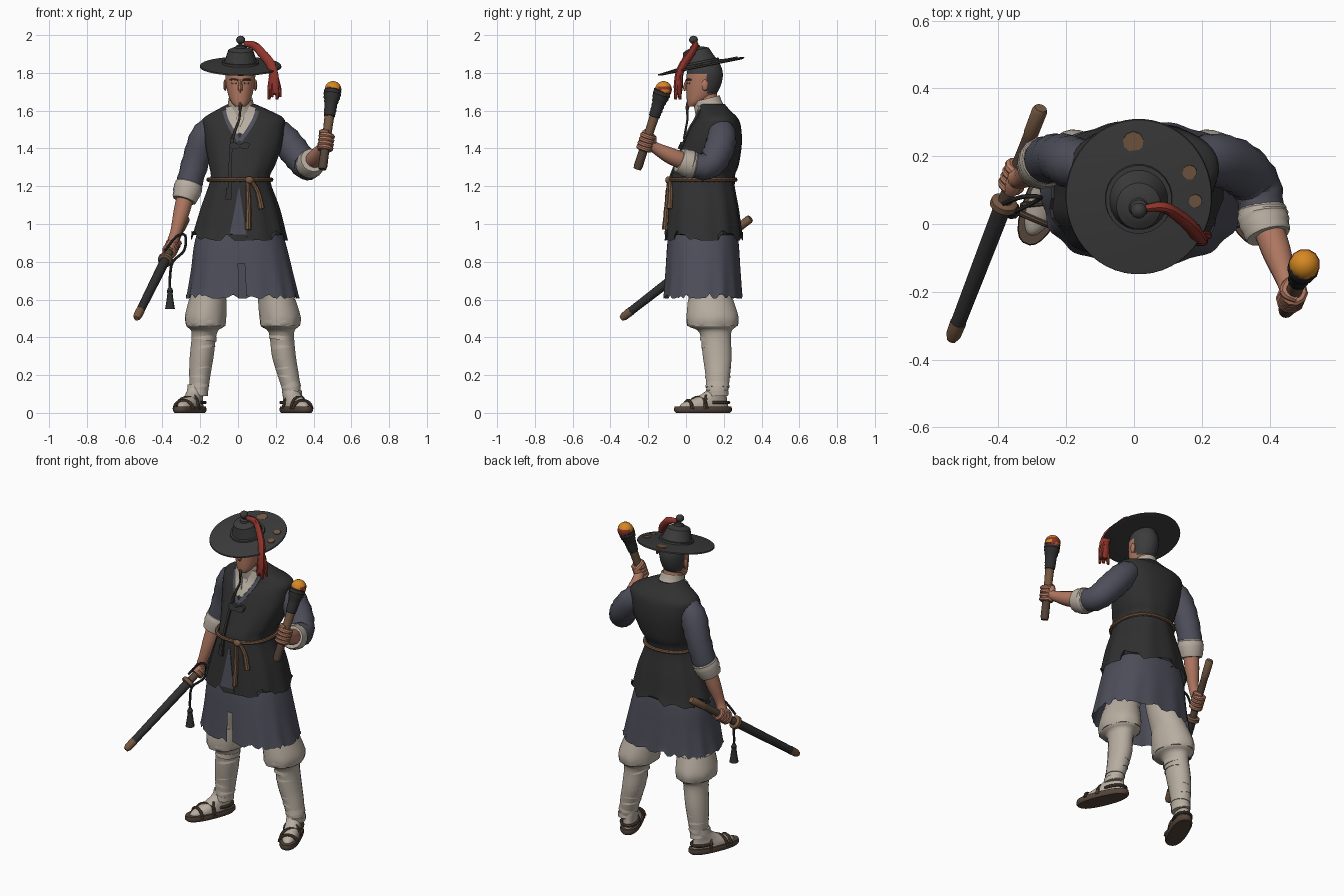
import bpy, bmesh, math, random
from math import sin, cos, pi, radians
from mathutils import Vector, Matrix
from mathutils.bvhtree import BVHTree

if "Cube" in bpy.data.objects:
    bpy.data.objects.remove(bpy.data.objects["Cube"])

random.seed(4)

def material(name, r, g, b):
    m = bpy.data.materials.new(name)
    m.diffuse_color = tuple(((c / 255 + 0.055) / 1.055) ** 2.4 for c in (r, g, b)) + (1,)
    m.use_nodes = True
    m.node_tree.nodes["Principled BSDF"].inputs["Base Color"].default_value = m.diffuse_color
    return m

BLACK = material("black cloth", 48, 48, 49)
FELT = material("charcoal felt", 60, 60, 61)
BLUE = material("slate blue cloth", 77, 78, 90)
CREAM = material("cream linen", 184, 174, 161)
SKIN = material("skin", 176, 120, 97)
BROWN = material("brown leather", 118, 89, 66)
DARK = material("dark brown straw", 84, 68, 57)
RED = material("red ribbon", 142, 52, 43)
ORANGE = material("ember orange", 214, 136, 34)

def smooth(pts, k=4):
    """Catmull-Rom through tuples of any length"""
    out = []
    for i in range(len(pts) - 1):
        p = [pts[max(i - 1, 0)], pts[i], pts[i + 1], pts[min(i + 2, len(pts) - 1)]]
        for j in range(k):
            t = j / k
            out.append(tuple(0.5 * (2 * b + (c - a) * t + (2 * a - 5 * b + 4 * c - d) * t * t
                       + (3 * b - a - 3 * c + d) * t ** 3) for a, b, c, d in zip(*p)))
    return out + [tuple(pts[-1])]

def skin(name, rings, mats, caps=(True, True), rule=None, cut=None):
    """Join rings of points into one surface"""
    mats = mats if isinstance(mats, list) else [mats]
    bm = bmesh.new()
    vs = [[bm.verts.new(p) for p in r] for r in rings]
    n = len(vs[0])
    for a, b in zip(vs, vs[1:]):
        for i in range(n):
            bm.faces.new((a[i], a[(i + 1) % n], b[(i + 1) % n], b[i]))
    for on, r in zip(caps, (vs[0], vs[-1])):
        if on:
            bm.faces.new(r)
    bmesh.ops.recalc_face_normals(bm, faces=bm.faces)
    if cut:
        bmesh.ops.delete(bm, geom=[f for f in bm.faces if cut(f.calc_center_median())], context='FACES')
    bm.normal_update()
    if rule:
        for f in bm.faces:
            f.material_index = rule(f.calc_center_median(), f.normal)
    me = bpy.data.meshes.new(name)
    bm.to_mesh(me)
    bm.free()
    for m in mats:
        me.materials.append(m)
    ob = bpy.data.objects.new(name, me)
    bpy.context.collection.objects.link(ob)
    return ob

def oval(cx, cy, z, rx, ry, n=24, p=2.0, fold=0, k=9, jag=0):
    pts = []
    for i in range(n):
        a = -pi / 2 + (i + 0.5) * 2 * pi / n
        f = 1 + fold * cos(k * a)
        e = 2 / p
        pts.append(Vector((cx + f * rx * math.copysign(abs(cos(a)) ** e, cos(a)),
                           cy + f * ry * math.copysign(abs(sin(a)) ** e, sin(a)), z + random.random() ** 3 * jag)))
    return pts

def loft(name, prof, mats, n=24, p=2.0, k=4, fold=0, waves=9, jag=0, caps=(True, True), M=None, **kw):
    """Stack ovals (cx, cy, z, rx, ry); folds and ragged hem belong to the first ones"""
    prof = smooth(prof, k) if k > 1 else prof
    N = len(prof) - 1
    rings = [oval(*q, n=n, p=p, fold=fold * max(0, 1 - 1.6 * i / N), k=waves, jag=jag if i == 0 else 0)
             for i, q in enumerate(prof)]
    if M:
        rings = [[M @ v for v in r] for r in rings]
    return skin(name, rings, mats, caps, **kw)

def tube(name, pts, mats, n=12, k=4, flat=1.0, wob=0, **kw):
    """Sweep a round section along points (x, y, z, radius)"""
    pts = smooth(pts, k) if k > 1 else pts
    c = [Vector(q[:3]) for q in pts]
    rings, u = [], Vector((0.95, 0.1, 0.3))
    for i, q in enumerate(pts):
        t = (c[min(i + 1, len(c) - 1)] - c[max(i - 1, 0)]).normalized()
        u = (u - t * u.dot(t)).normalized()
        v = t.cross(u)
        r = q[3] * (1 + wob * (i % 2))
        rings.append([c[i] + u * r * cos(2 * pi * j / n) + v * r * flat * sin(2 * pi * j / n) for j in range(n)])
    return skin(name, rings, mats, **kw)

def ball(name, c, s, mats, n=14, M=None, **kw):
    prof = [(c[0], c[1], c[2] - s[2] * cos(a), s[0] * sin(a), s[1] * sin(a))
            for a in [pi * (0.04 + 0.92 * i / 8) for i in range(9)]]
    return loft(name, prof, mats, n, k=1, M=M, **kw)

# Vest, with a ragged hem
vest = loft("vest", [(.005, .095, .912, .255, .205), (.01, .09, 1.08, .21, .188), (.01, .085, 1.235, .158, .168),
    (.02, .11, 1.31, .175, .168), (.03, .14, 1.42, .205, .155), (.03, .158, 1.51, .217, .134),
    (.03, .165, 1.56, .212, .11), (.025, .15, 1.6, .145, .085), (.018, .135, 1.635, .072, .07)],
    BLACK, n=48, p=2.3, fold=.025, waves=11, jag=.07, caps=(False, True))
tree = BVHTree.FromPolygons([v.co for v in vest.data.vertices], [p.vertices[:] for p in vest.data.polygons])

def front(x, z, off=0):
    hit = tree.ray_cast(Vector((x, -1, z)), Vector((0, 1, 0)))[0]
    return Vector((x, (hit.y if hit else .0) - off, z))

def strip(name, pts, mat, off=.007):
    """Flat band (x, z, half width) laid on the front of the vest"""
    rings, pts = [], smooth(pts, 5)
    for i, (x, z, w) in enumerate(pts):
        a, b = pts[max(i - 1, 0)], pts[min(i + 1, len(pts) - 1)]
        d = Vector((b[0] - a[0], b[1] - a[1])).normalized() * w
        L, R = front(x - d.y, z + d.x, off), front(x + d.y, z - d.x, off)
        rings.append([L, R, R + Vector((0, off + .005, 0)), L + Vector((0, off + .005, 0))])
    skin(name, rings, mat)

strip("vest_opening", [(.005, 1.19, .002), (.003, 1.07, .022), (0, .925, .048)], BLUE, .004)
strip("undershirt", [(.012, 1.625, .03), (.012, 1.56, .025), (.012, 1.5, .006)], CREAM, .003)
for s in (-1, 1):
    strip("lapel", [(.015 + s * .088, 1.6, .01), (.012 + s * .06, 1.53, .012), (.008 + s * .004, 1.44, .01)], BLUE, .006)
    strip("collar_band", [(.015 + s * .06, 1.622, .022), (.012 + s * .041, 1.56, .022), (.01 + s * .002, 1.48, .014)], CREAM, .011)
strip("front_cord", [(-.03, 1.46, .008), (-.04, 1.35, .008), (-.045, 1.14, .01)], BLACK, .012)
strip("front_cord_end", [(-.048, 1.19, .015), (-.05, 1.13, .016)], BLACK, .018)
for s in (-1, 1):
    strip("bow_loop", [(.008, 1.41, .008), (.008 + s * .035, 1.415, .018), (.008 + s * .05, 1.41, .01)], BLACK, .02)

# Blue robe skirt with a front slit
loft("robe_skirt", [(.025, .09, .605, .296, .21), (.02, .09, .75, .268, .2), (.01, .09, .92, .236, .187),
    (.01, .09, 1.1, .17, .16)], BLUE, n=80, p=2.4, fold=.018, waves=14, jag=.03, caps=(False, True),
    cut=lambda c: abs(c.x - .025) < .008 and c.y < 0 and c.z < .84)

# Rope belt and hanging ends
tube("rope_belt", [(*q.xy, q.z, .01) for q in (lambda o: o + o[:1])(oval(.01, .085, 1.235, .166, .176, 40, 2.3))],
     BROWN, n=8, k=2, wob=.2)
ball("belt_knot", front(.06, 1.232, .015), (.024, .018, .02), BROWN)
for path in ([(.05, 1.23), (.056, 1.1), (.053, .97)], [(.07, 1.23), (.105, 1.17), (.125, 1.08)]):
    tube("rope_end", [(*front(x, z, .01), .01 + .003 * i) for i, (x, z) in enumerate(path)], BROWN, n=8, wob=.12)

# Legs, wraps and sandals
for side, xs, fx, turn in (("right", (-.11, -.135, -.16, -.172, -.172, -.178, -.192, -.202, -.207), -.255, -23),
                           ("left", (.13, .17, .205, .222, .222, .23, .243, .266, .29), .308, 23)):
    dims = [(.1, .86, .1, .1), (.115, .7, .093, .105), (.13, .6, .098, .118), (.14, .51, .108, .135),
            (.14, .46, .102, .13), (.155, .425, .068, .085), (.165, .3, .064, .077), (.168, .2, .057, .066), (.165, .09, .046, .056)]
    loft(side + "_leg", [(x, cy, z, rx, ry) for x, (cy, z, rx, ry) in zip(xs, dims)][::-1], CREAM, n=20, k=4)
    loft(side + "_trouser_folds", [(x, cy, z, rx * 1.02, ry * 1.02) for x, (cy, z, rx, ry) in
         zip(xs[2:5], dims[2:5])][::-1], CREAM, n=28, fold=.035, waves=7)
    ends = [(xs[8], .165, .11), (xs[7], .168, .2), (xs[6], .165, .3), (xs[5], .155, .4)]
    for j, (x, y, z) in enumerate(smooth(ends, 2)):    # wrap edges
        t = (z - .09) / .335
        loft(side + "_leg_wrap", [(0, 0, -.014, .05 + .018 * t, .06 + .024 * t), (0, 0, .014, .047 + .018 * t, .057 + .024 * t)],
             CREAM, n=20, k=1, M=Matrix.Translation((x, y, z)) @ Matrix.Rotation(radians(8 * (-1) ** j), 4, 'Y'))
    F = Matrix.Translation((fx, .09, 0)) @ Matrix.Rotation(radians(turn), 4, 'Z')
    loft(side + "_sandal_sole", [(0, 0, 0, .052, .152), (0, 0, .012, .059, .163), (0, 0, .034, .056, .16)], DARK,
         p=2.4, k=2, M=F)
    loft(side + "_foot", [(0, .005, .025, .048, .142), (0, .01, .05, .047, .13), (0, .045, .08, .043, .09),
         (0, .075, .115, .043, .058), (0, .08, .15, .042, .05)], CREAM, M=F)
    for y, h, tilt in ((-.085, .066, 0), (-.03, .082, .03), (.02, .098, -.03)):
        arc = [F @ Vector((.054 * cos(a), y + tilt * cos(a), .02 + (h - .02) * sin(a))) for a in [pi * i / 6 for i in range(7)]]
        tube(side + "_sandal_strap", [(*q, .009) for q in arc], DARK, n=8, k=2)
    heel = [F @ Vector((.048 * cos(a), .07 + .075 * sin(a), .055)) for a in [pi * (i / 8 * 1.3 - .15) for i in range(9)]]
    tube(side + "_heel_strap", [(*q, .009) for q in heel], DARK, n=8, k=2)

# Arms: sleeves, rolled cuffs, forearms
tube("right_sleeve", [(-.13, .17, 1.52, .06), (-.178, .18, 1.46, .074), (-.222, .195, 1.34, .07), (-.262, .188, 1.2, .066)],
     BLUE, n=16, wob=.06)
tube("right_cuff", [(-.258, .19, 1.215, .07), (-.268, .18, 1.18, .074), (-.285, .165, 1.125, .062)], CREAM, n=16, wob=.04)
tube("right_forearm", [(-.275, .175, 1.16, .046), (-.3, .155, 1.06, .042), (-.328, .135, .96, .03), (-.345, .135, .91, .03)], SKIN)
tube("left_sleeve", [(.16, .18, 1.52, .06), (.235, .19, 1.46, .075), (.31, .165, 1.37, .077), (.362, .11, 1.305, .07),
     (.378, .03, 1.315, .063)], BLUE, n=16, wob=.06)
tube("left_cuff", [(.377, .05, 1.31, .068), (.382, .015, 1.318, .074), (.396, -.035, 1.338, .065)], CREAM, n=16, wob=.04)
tube("left_forearm", [(.388, .01, 1.325, .046), (.42, -.08, 1.36, .044), (.448, -.165, 1.405, .03), (.46, -.2, 1.43, .03)], SKIN)

def fist(name, c, axis, wrist, r):
    """Four curled fingers, a palm and a thumb round an axis"""
    c, axis = Vector(c), Vector(axis).normalized()
    w = Vector(wrist) - c
    w = (w - axis * w.dot(axis)).normalized()
    v = axis.cross(w)
    for i in range(4):
        o = c + axis * (i - 1.5) * .022
        tube(name + "_finger", [(*(o + (w * cos(a) + v * sin(a)) * r), .014) for a in [2 * pi * j / 10 for j in range(11)]],
             SKIN, n=8, k=1)
    tube(name + "_palm", [(*(c + w * r * .9 + axis * s * .045), .03 - .012 * abs(s)) for s in (-1, -.4, .4, 1)], SKIN, k=3)
    tube(name + "_thumb", [(*(c + w * r * 1.2 + axis * .03), .016), (*(c + v * r + axis * .052), .015),
         (*(c - w * r * .9 + axis * .05), .011)], SKIN, n=8)

# Sheathed sword
A, B = Vector((-.275, .342, 1.03)), Vector((-.538, -.342, .5))
def rod(name, P, Q, spec, mat, **kw):
    tube(name, [(*P.lerp(Q, t), r) for t, r in spec], mat, k=1, **kw)
rod("sword_pommel", A, B, [(0, .018), (.01, .023), (.11, .022), (.12, .02)], BROWN)
rod("sword_grip", A, B, [(.1, .02), (.25, .021), (.4, .021)], DARK)
rod("sword_guard", A, B, [(.4, .034), (.405, .04), (.425, .04), (.43, .034)], BROWN, n=16)
rod("scabbard", A, B, [(.42, .026), (.6, .025), (.93, .022)], BLACK)
rod("scabbard_tip", A, B, [(.925, .024), (.98, .022), (1, .014)], BROWN)
fist("right_hand", A.lerp(B, .295), A - B, (-.328, .135, 1.0), .027)
tube("sword_cord", [(-.385, .06, .86, .007), (-.33, .08, .93, .007), (-.28, .08, .94, .007), (-.285, .07, .86, .007),
     (-.345, .04, .80, .007), (-.36, .04, .72, .007), (-.36, .04, .65, .007)], BLACK, n=8)
tube("sword_tassel", [(-.36, .04, .665, .008), (-.36, .04, .645, .017), (-.36, .04, .63, .014), (-.36, .04, .55, .026)], BLACK, n=10, k=2)

# Torch
A, B = Vector((.447, -.258, 1.29)), Vector((.502, -.122, 1.71))
rod("torch_handle_end", A, B, [(0, .02), (.04, .024), (.34, .023)], DARK)
rod("torch_handle", A, B, [(.33, .022), (.5, .024), (.7, .026)], BROWN)
tube("torch_wrap", [(*A.lerp(B, t), r) for t, r in [(.66, .027), (.72, .03), (.82, .033), (.92, .043), (1, .043)]], BLACK, wob=.08)
ball("torch_ember", B + Vector((.001, .003, .002)), (.046, .046, .045), [ORANGE, RED], 12,
     rule=lambda c, n: int(n.z < .45 and random.random() < .5))
fist("left_hand", A.lerp(B, .34), B - A, (.448, -.15, 1.41), .03)

# Head, with hair behind the ears
loft("head", [(.012, .035, 1.622, .026, .026), (.012, .055, 1.645, .048, .05), (.012, .082, 1.69, .066, .08),
    (.012, .096, 1.75, .077, .094), (.012, .1, 1.81, .079, .094), (.012, .1, 1.87, .06, .07)], [SKIN, FELT], n=28,
    rule=lambda c, n: int(c.z > 1.79 or (c.y > .1 and c.z > 1.7 - (c.y - .1) * .3)))
tube("neck", [(.015, .13, 1.58, .058), (.012, .11, 1.68, .055)], SKIN, n=16)
loft("neck_collar", [(.017, .125, 1.585, .085, .085), (.015, .12, 1.63, .07, .076), (.013, .118, 1.665, .064, .074)], CREAM, caps=(True, False),
     M=Matrix.Translation((0, .12, 1.62)) @ Matrix.Rotation(radians(14), 4, 'X') @ Matrix.Translation((0, -.12, -1.62)))
tube("nose", [(.012, .006, 1.765, .007), (.012, -.004, 1.725, .012), (.012, .002, 1.708, .012)], SKIN, n=8)
for s in (-1, 1):
    ball("ear", (.012 + s * .08, .1, 1.735), (.01, .018, .03), SKIN, 10)
    tube("eyebrow", [(.012 + s * .012, .003, 1.762, .005), (.012 + s * .035, .012, 1.766, .005), (.012 + s * .055, .03, 1.763, .004)], DARK, n=6)
    tube("eye", [(.012 + s * .02, .007, 1.745, .004), (.012 + s * .045, .02, 1.745, .003)], DARK, n=6)
    tube("moustache", [(.012, .004, 1.698, .004), (.012 + s * .02, .012, 1.688, .003)], DARK, n=6)
tube("chin_beard", [(.012, .018, 1.645, .014), (.012, .008, 1.62, .01), (.01, .005, 1.58, .004)], DARK, n=8)
tube("chin_cord", [(.01, .008, 1.62, .006), (.008, .008, 1.56, .006), (-.01, .0, 1.51, .006), (*front(-.03, 1.45, .012), .007)], DARK, n=6)

# Wide brimmed hat, tipped forward
H = Matrix.Translation((.014, .08, 1.836)) @ Matrix.Rotation(radians(11.5), 4, 'X')
loft("hat_brim", [(0, 0, .004, .09, .09), (0, 0, -.008, .2, .218), (0, 0, -.004, .216, .234), (0, 0, .003, .214, .232),
     (0, 0, .016, .1, .105)], FELT, n=48, k=1, M=H)
loft("hat_crown", [(0, -.003, .01, .1, .106), (0, -.003, .026, .098, .103), (0, -.004, .027, .086, .09), (0, -.008, .062, .074, .078),
     (0, -.01, .088, .066, .07), (0, -.012, .098, .045, .048), (0, -.012, .102, .03, .032)], FELT, n=24, k=1, M=H)
loft("hat_finial", [(0, -.012, .1, .03, .03), (0, -.012, .112, .026, .026), (0, -.012, .116, .011, .011),
     (0, -.012, .13, .011, .011)], FELT, n=14, k=1, M=H)
ball("hat_bead", (0, -.012, .144), (.024, .024, .022), FELT, M=H)
for x, y, r in ((-.016, .168, .031), (.15, .076, .022), (.167, -.01, .02)):
    h = .003 + .013 * (.224 - math.hypot(x, y)) / .118
    loft("hat_patch", [(x, y, h - .005, r, r), (x, y, h + .003, r, r)], BROWN, n=9, k=1, M=H)

# Red hat ribbon with a frayed end
tube("hat_ribbon", [(.03, .045, 1.955, .014), (.085, .05, 1.945, .021), (.13, .025, 1.9, .024), (.17, -.01, 1.85, .026),
     (.187, -.034, 1.8, .026), (.19, -.04, 1.74, .03), (.192, -.043, 1.69, .026)], RED, n=10, flat=.75, wob=.06)
for i in range(5):
    dx, dy = (i - 2) * .012, .008 * (-1) ** i
    tube("ribbon_strand", [(.188 + dx * .5, -.036 + dy, 1.79, .011), (.192 + dx, -.042 + dy, 1.72, .013),
         (.193 + dx * 1.2, -.044 + dy * 1.5, 1.66 + .012 * (i % 3), .008)], RED, n=7)

# Shading
bpy.ops.object.select_all(action='SELECT')
bpy.context.view_layer.objects.active = vest
bpy.ops.object.shade_smooth_by_angle(angle=radians(38))
